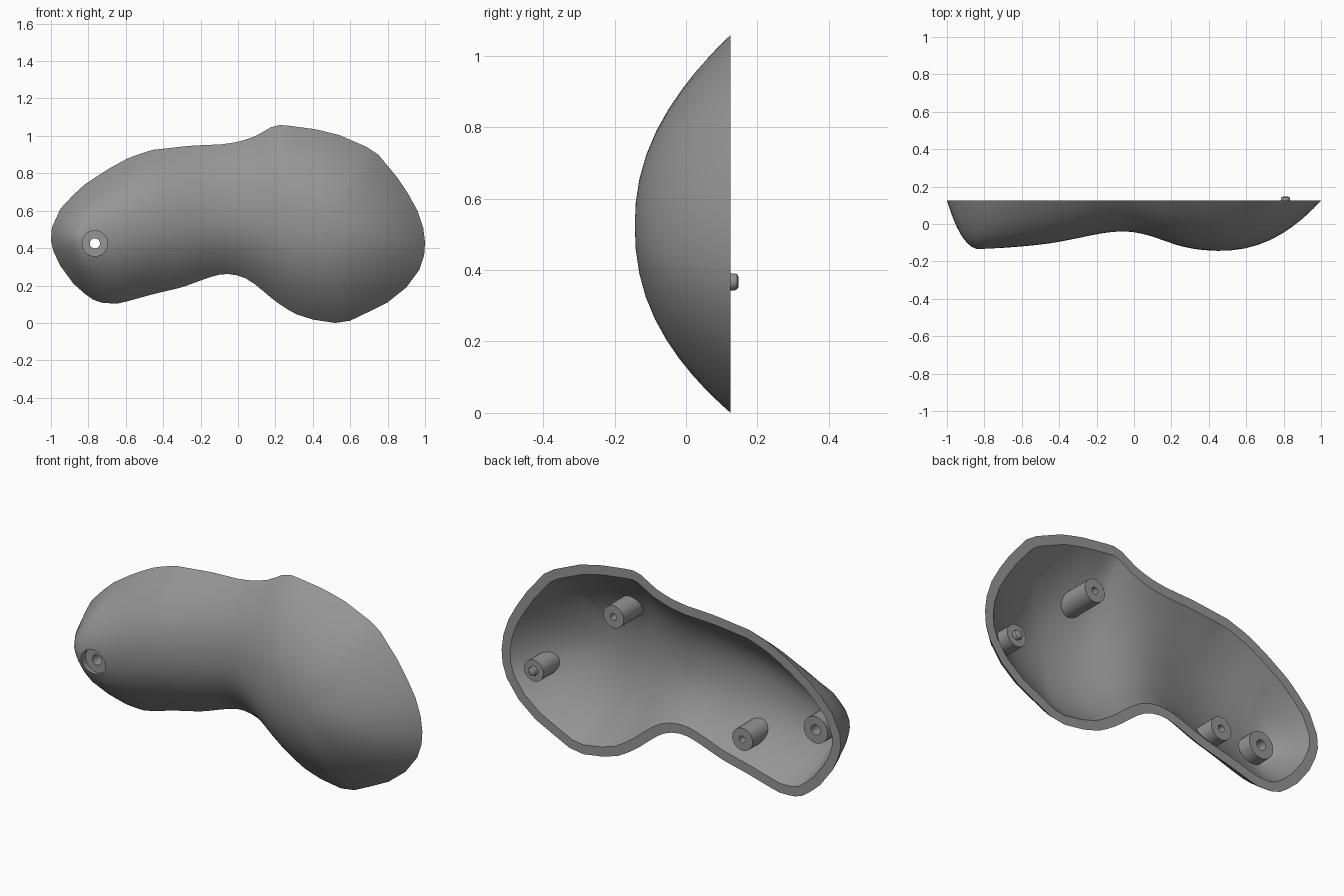
import bpy, bmesh, math
from mathutils import Vector
from mathutils.bvhtree import BVHTree

if "Cube" in bpy.data.objects:
    bpy.data.objects.remove(bpy.data.objects["Cube"])

grey = bpy.data.materials.new("mid grey")
grey.diffuse_color = (0.30, 0.30, 0.30, 1)
grey.use_nodes = True
grey.node_tree.nodes["Principled BSDF"].inputs["Base Color"].default_value = grey.diffuse_color
BACK = 0.125        # flat open side
X0, X1 = -0.82, 0.45  # ends of the spine

# Outline of the bean, as upper edge, lower edge and two rounded ends (x, z)
TOP = [(-.82, .74), (-.7, .82), (-.58, .885), (-.46, .925), (-.25, .948), (-.08, .955), (.01, .97),
       (.1, 1.0), (.17, 1.045), (.23, 1.06), (.42, 1.035), (.54, 1.005)]
BOTTOM = [(-.88, .21), (-.79, .13), (-.72, .105), (-.63, .105), (-.45, .155), (-.3, .19), (-.15, .245),
          (-.08, .263), (-.02, .26), (.05, .235), (.1, .2), (.2, .115), (.3, .05), (.4, .018), (.52, 0)]
RIGHT = [(.54, 1.005), (.69, .94), (.75, .9), (.85, .78), (.91, .69), (.96, .6), (.99, .51), (1, .43),
         (.995, .36), (.97, .285), (.9, .19), (.8, .11), (.7, .06), (.6, .012), (.52, 0)]
LEFT = [(-.88, .21), (-.95, .305), (-.985, .38), (-1, .44), (-.995, .51), (-.95, .61), (-.88, .685)]
# Spine height and bulge depth along x
SPINE = [(-.82, .45), (-.4, .56), (0, .6), (.2, .57), (.45, .52)]
DEPTH = [(-.82, .262), (-.5, .237), (-.35, .212), (-.2, .178), (-.08, .16), (.02, .166), (.1, .19),
         (.2, .23), (.3, .26), (.45, .27)]


def interp(table, x):
    x = min(max(x, table[0][0]), table[-1][0])
    for (a, p), (b, q) in zip(table, table[1:]):
        if x <= b:
            return p + (q - p) * (x - a) / (b - a)
    return table[-1][1]


def soft(table, x):
    return sum(interp(table, x + d) for d in (-.08, -.04, 0, .04, .08)) / 5


def finish(bm, name):
    bmesh.ops.recalc_face_normals(bm, faces=bm.faces)
    me = bpy.data.meshes.new(name)
    bm.to_mesh(me)
    bm.free()
    ob = bpy.data.objects.new(name, me)
    bpy.context.collection.objects.link(ob)
    me.materials.append(grey)
    return ob


def smooth(ob):
    bpy.ops.object.select_all(action='DESELECT')
    ob.select_set(True)
    bpy.context.view_layer.objects.active = ob
    bpy.ops.object.shade_smooth_by_angle(angle=math.radians(35))


# Clockwise outline: top, right end, bottom, left end
stations = [X0 + (X1 - X0) * i / 28 for i in range(29)]
outline = [Vector((x, interp(TOP, x))) for x in stations] + [Vector(p) for p in RIGHT]
outline += [Vector((x, interp(BOTTOM, x))) for x in reversed(stations)] + [Vector(p) for p in LEFT]
n = len(outline)
inset = []
for i, p in enumerate(outline):
    t = (outline[(i + 1) % n] - outline[i - 1]).normalized()
    inset.append(p + Vector((t.y, -t.x)) * 0.05)


def dome(bm, edge, thinner):
    """Rings shrinking from the edge to the spine while bulging to the front."""
    rings = []
    for k in range(13):
        r = math.cos(k / 12 * math.pi / 2) if k < 12 else 0
        ring = []
        for p, q in zip(outline, edge):
            s = min(max(p.x, X0), X1)
            c = Vector((s, soft(SPINE, s)))
            v = c + (q - c) * r
            ring.append(bm.verts.new((v.x, BACK - (soft(DEPTH, s) - thinner) * (1 - r ** 2.25), v.y)))
        rings.append(ring)
    for a, b in zip(rings, rings[1:]):
        for i in range(n):
            j = (i + 1) % n
            bm.faces.new((a[i], a[j], b[j], b[i]))
    return rings[0]


# Hollow shell with a flat rim
bm = bmesh.new()
outer = dome(bm, outline, 0)
outer_tree = BVHTree.FromBMesh(bm)
inner = dome(bm, inset, 0.045)
for i in range(n):
    j = (i + 1) % n
    bm.faces.new((outer[i], outer[j], inner[j], inner[i]))
bmesh.ops.remove_doubles(bm, verts=bm.verts, dist=0.0005)
shell = finish(bm, "shell")


def lathe(name, x, z, profile, closed=False, seg=28):
    """Turn (radius, y) points about the y axis; y None means start inside the wall."""
    bm = bmesh.new()
    rows = []
    for r, y in profile:
        row = []
        for i in range(seg):
            a = 2 * math.pi * i / seg
            px, pz = x + r * math.cos(a), z + r * math.sin(a)
            py = y
            if y is None:
                hit = outer_tree.ray_cast(Vector((px, -1, pz)), Vector((0, 1, 0)))[0]
                py = min(hit.y + 0.02, BACK - .01) if hit else BACK - .02
            row.append(bm.verts.new((px, py, pz)))
        rows.append(row)
    pairs = list(zip(rows, rows[1:])) + ([(rows[-1], rows[0])] if closed else [])
    for a, b in pairs:
        for i in range(seg):
            j = (i + 1) % seg
            bm.faces.new((a[i], a[j], b[j], b[i]))
    bmesh.ops.remove_doubles(bm, verts=bm.verts, dist=0.0001)
    return finish(bm, name)


# Screw recess cut through the wall, backed by a short tube
SX, SZ = -.765, .425
cutter = lathe("recess_cutter", SX, SZ, [(0, -.3), (.068, -.3), (.068, .03), (0, .03)])
cutter.hide_render = True
mod = shell.modifiers.new("recess", 'BOOLEAN')
mod.operation, mod.solver, mod.object = 'DIFFERENCE', 'EXACT', cutter
bpy.context.view_layer.objects.active = shell
bpy.ops.object.modifier_apply(modifier="recess")
bpy.data.objects.remove(cutter)
smooth(shell)
smooth(lathe("screw_tube", SX, SZ, [(.027, -.095), (.071, -.095), (.071, 0), (.027, 0)], closed=True))

# Two posts with blind holes
for name, x, z in (("upper_post", .34, .78), ("lower_post", -.42, .33)):
    smooth(lathe(name, x, z, [(0, None), (.06, None), (.06, BACK), (.018, BACK), (.018, .05), (0, .05)]))

# Post with a rounded locating pin
smooth(lathe("pin_post", .81, .367, [(0, None), (.057, None), (.057, BACK), (.024, BACK), (.024, .136),
                                     (.021, .143), (.014, .147), (0, .147)]))
